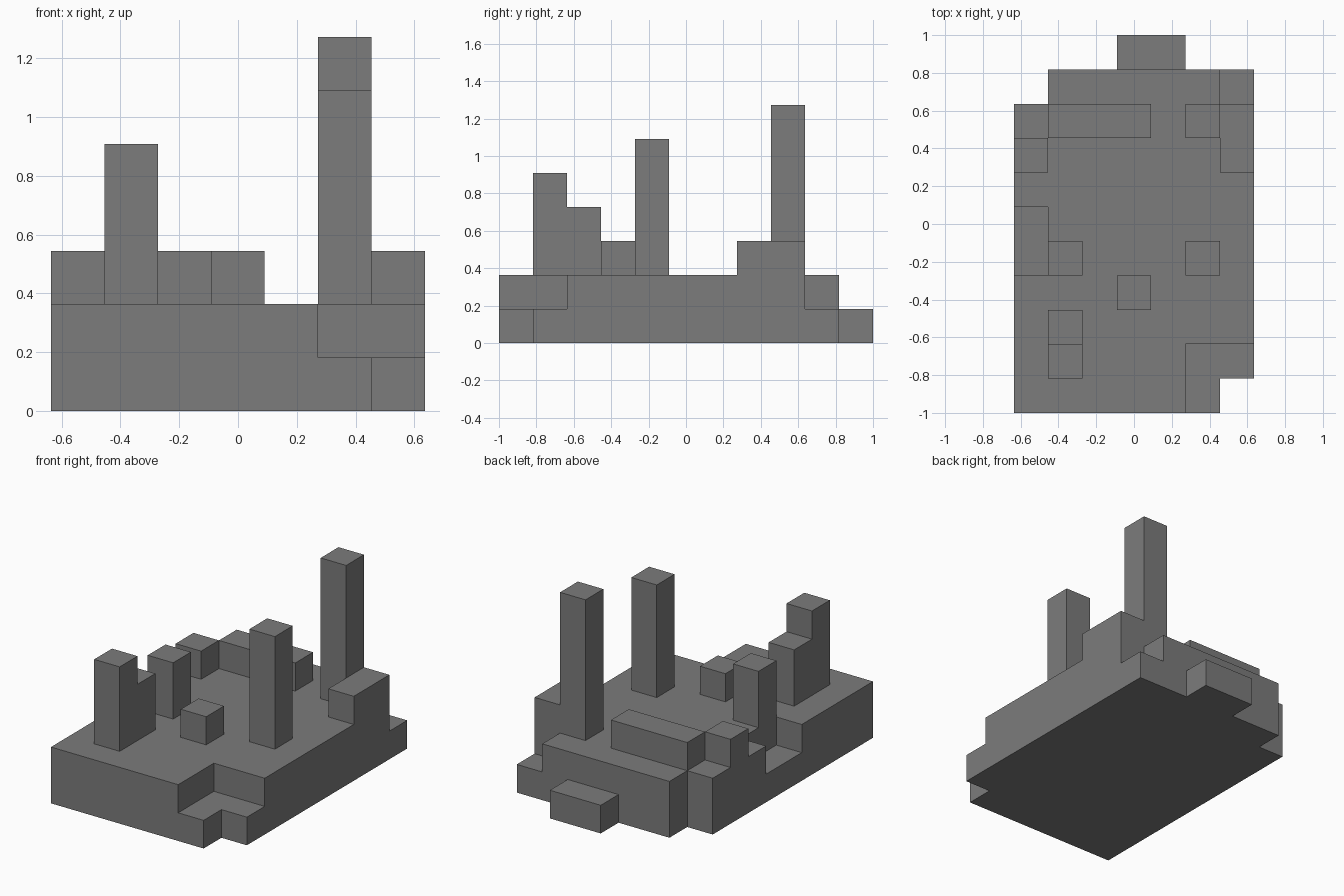
import bpy
import bmesh
from mathutils import Vector

UNIT = 2 / 11           # edge of one block
COLS, ROWS = 7, 11      # blocks across x and along y

cube = bpy.data.objects.get("Cube")
if cube:
    bpy.data.objects.remove(cube)

grey = bpy.data.materials.new("mid grey")
grey.use_nodes = True
colour = (0.2, 0.2, 0.2, 1)
grey.diffuse_color = colour
grey.node_tree.nodes["Principled BSDF"].inputs["Base Color"].default_value = colour


def to_world(i, j, k):
    """Block coordinates, counted from the front right corner, to world."""
    return Vector((i - COLS / 2, j - ROWS / 2, k)) * UNIT


def finish(name, bm):
    bmesh.ops.recalc_face_normals(bm, faces=bm.faces)
    mesh = bpy.data.meshes.new(name)
    bm.to_mesh(mesh)
    bm.free()
    mesh.materials.append(grey)
    obj = bpy.data.objects.new(name, mesh)
    bpy.context.collection.objects.link(obj)


def block(name, i, j, top, width=1, depth=1):
    """A box standing on the deck, reaching up to the given level."""
    bm = bmesh.new()
    bmesh.ops.create_cube(bm, size=1)
    low = to_world(i, j, 2)
    high = to_world(i + width, j + depth, top)
    bmesh.ops.scale(bm, vec=high - low, verts=bm.verts)
    bmesh.ops.translate(bm, vec=(low + high) / 2, verts=bm.verts)
    finish(name, bm)


def base_height(i, j):
    """Levels of the base: empty corners, low ledges, or the deck."""
    if (i, j) in {(6, 0), (0, 9)}:
        return 0
    if j == 10:
        return 1 if i in (3, 4) else 0
    front_step = i >= 5 and j <= 1
    side_notch = i == 0 and j in (4, 5)
    if front_step or side_notch or (i, j) == (6, 9):
        return 1
    return 2


# Base: footprint raised one level, then the deck area raised once more
bm = bmesh.new()
for i in range(COLS):
    for j in range(ROWS):
        if base_height(i, j):
            corners = ((i, j), (i + 1, j), (i + 1, j + 1), (i, j + 1))
            bm.faces.new([bm.verts.new(to_world(x, y, 0)) for x, y in corners])
bmesh.ops.remove_doubles(bm, verts=bm.verts, dist=UNIT / 100)


def cell_height(face):
    c = face.calc_center_median() / UNIT
    return base_height(int(c.x + COLS / 2), int(c.y + ROWS / 2))


def raise_faces(faces, keep):
    out = bmesh.ops.extrude_face_region(bm, geom=faces, use_keep_orig=keep)["geom"]
    verts = [g for g in out if isinstance(g, bmesh.types.BMVert)]
    bmesh.ops.translate(bm, vec=(0, 0, UNIT), verts=verts)
    return [g for g in out if isinstance(g, bmesh.types.BMFace)]


first = raise_faces(list(bm.faces), True)
deck = [f for f in first if cell_height(f) == 2]
raise_faces(deck, False)
# Drop the inner faces under the raised deck, if any were kept
bmesh.ops.delete(bm, geom=[f for f in deck if f.is_valid], context="FACES")
bmesh.ops.recalc_face_normals(bm, faces=bm.faces)
bmesh.ops.dissolve_limit(bm, angle_limit=0.01, verts=bm.verts, edges=bm.edges)
finish("base", bm)

# Towers and small blocks on the deck
block("back_tower", 5, 8, 7)
block("middle_tower", 5, 4, 6)
block("front_tower", 1, 1, 5)
block("front_tower_step", 1, 2, 4)
block("side_pillar", 1, 4, 4)
block("centre_block", 3, 3, 3)
block("corner_block", 0, 7, 3)
block("back_wall", 1, 8, 3, width=3)
block("side_wall", 6, 7, 3, depth=2)
